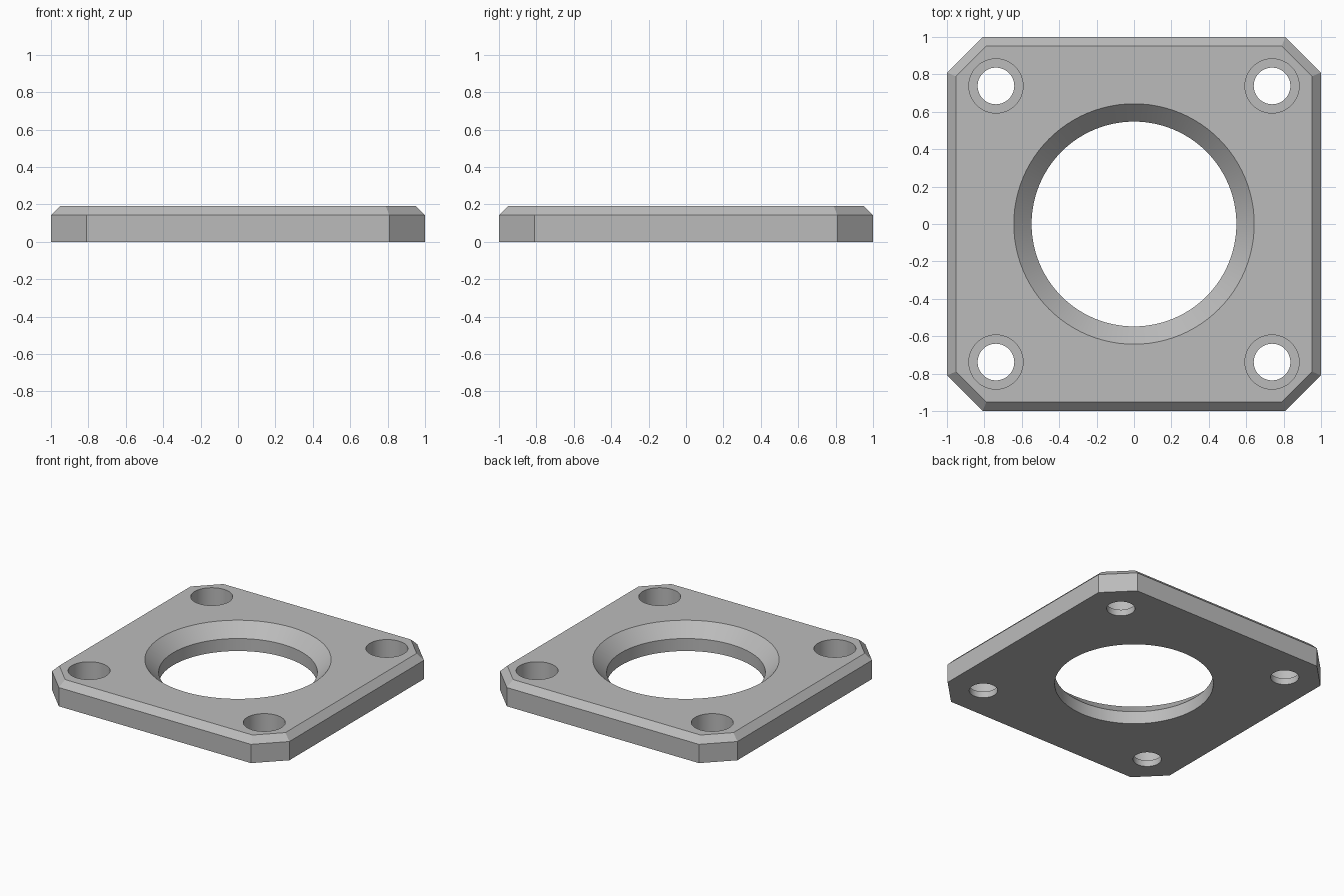
import bpy, bmesh
from math import sin, cos, tau, radians, sqrt

if "Cube" in bpy.data.objects:
    bpy.data.objects.remove(bpy.data.objects["Cube"])

UNIT = 2 / 42            # the plate is 42 units wide
THICK = 4 * UNIT
CHAMFER = UNIT
CORNER = 4 * UNIT

grey = bpy.data.materials.new("mid grey")
grey.use_nodes = True
grey.diffuse_color = (0.5, 0.5, 0.5, 1)
grey.node_tree.nodes["Principled BSDF"].inputs["Base Color"].default_value = (0.5, 0.5, 0.5, 1)


def octagon(half, corner):
    """Square outline with cut corners, anticlockwise."""
    a = half - corner
    return [(half, -a), (half, a), (a, half), (-a, half),
            (-half, a), (-half, -a), (-a, -half), (a, -half)]


def circle(radius, x, y, count):
    return [(x + radius * cos(tau * i / count), y + radius * sin(tau * i / count))
            for i in range(count)]


def loft(name, layers):
    """Solid through stacked outlines, each given as (outline, z)."""
    bm = bmesh.new()
    rings = [[bm.verts.new((x, y, z)) for x, y in outline] for outline, z in layers]
    for low, high in zip(rings, rings[1:]):
        for i in range(len(low)):
            j = (i + 1) % len(low)
            bm.faces.new((low[i], low[j], high[j], high[i]))
    bm.faces.new(rings[0][::-1])
    bm.faces.new(rings[-1])
    mesh = bpy.data.meshes.new(name)
    bm.to_mesh(mesh)
    bm.free()
    obj = bpy.data.objects.new(name, mesh)
    bpy.context.collection.objects.link(obj)
    return obj


# Plate with cut corners and a chamfered top edge
inner_corner = CORNER - CHAMFER * (2 - sqrt(2))
plate = loft("mounting_plate", [
    (octagon(1, CORNER), 0),
    (octagon(1, CORNER), THICK - CHAMFER),
    (octagon(1 - CHAMFER, inner_corner), THICK)])
plate.data.materials.append(grey)


def cut(name, x, y, count, profile):
    """Cut a round hole whose profile is a list of (radius, z)."""
    cutter = loft(name, [(circle(r, x, y, count), z) for r, z in profile])
    cutter.hide_render = True
    cutter.data.materials.append(grey)
    mod = plate.modifiers.new(name, "BOOLEAN")
    mod.operation = "DIFFERENCE"
    mod.solver = "EXACT"
    mod.object = cutter
    bpy.context.view_layer.objects.active = plate
    bpy.ops.object.modifier_apply(modifier=name)
    bpy.data.objects.remove(cutter)


# Central bore, flared over its upper half
bore, flare = 11.5 * UNIT, 2 * UNIT
cut("central_bore", 0, 0, 96,
    [(bore, -0.1), (bore, flare), (bore + 2 * flare, 3 * flare)])

# Four counterbored screw holes
for sx in (-1, 1):
    for sy in (-1, 1):
        cut("screw_hole", sx * 15.5 * UNIT, sy * 15.5 * UNIT, 48,
            [(0.098, -0.1), (0.098, UNIT), (0.145, UNIT), (0.145, 0.3)])

# Smooth the round walls, keep the edges crisp
bpy.ops.object.select_all(action="DESELECT")
plate.select_set(True)
bpy.context.view_layer.objects.active = plate
bpy.ops.object.shade_smooth_by_angle(angle=radians(30))
